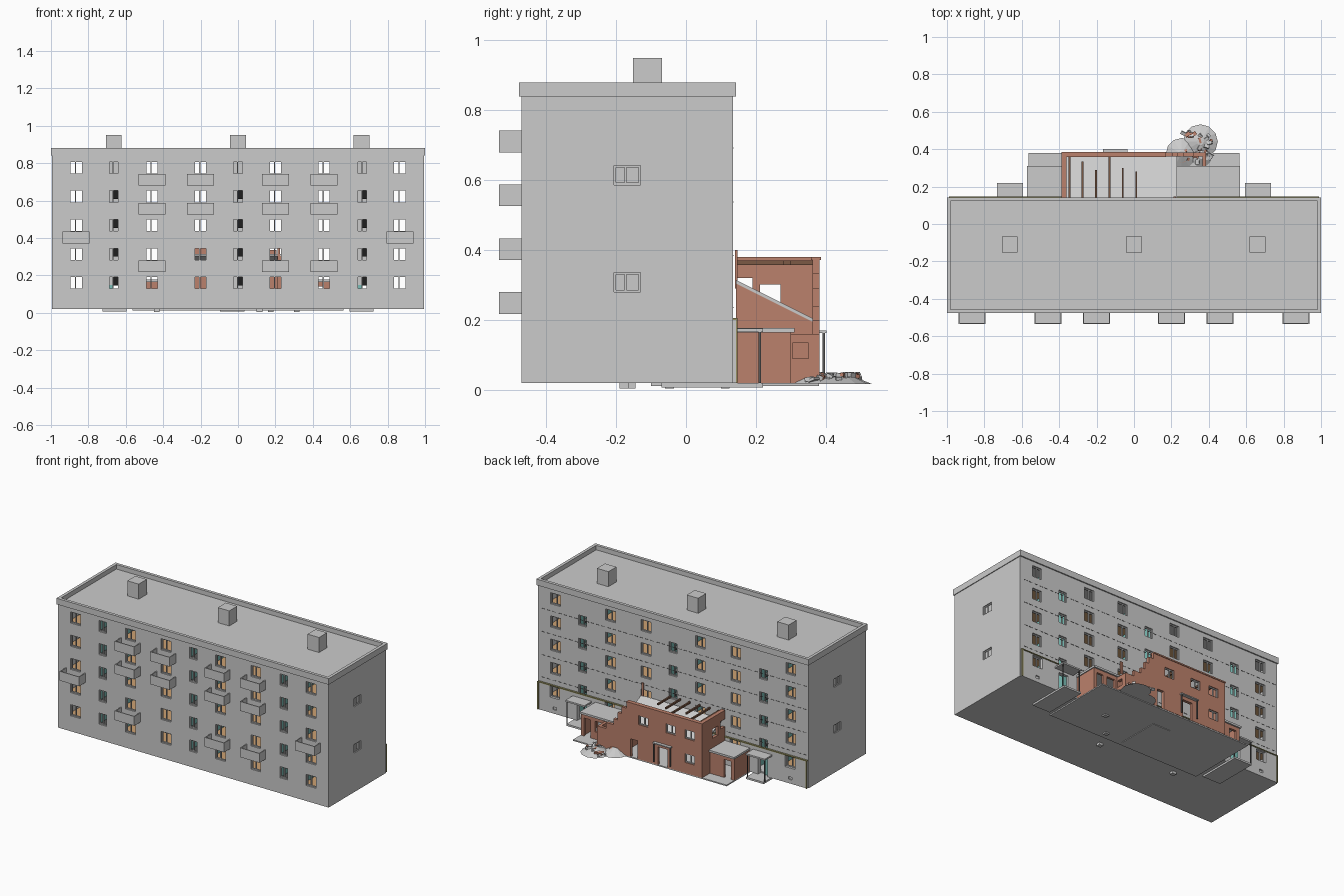
import bpy, bmesh, math, random
from mathutils import Matrix, Vector

if "Cube" in bpy.data.objects:
    bpy.data.objects.remove(bpy.data.objects["Cube"])

random.seed(4)


def mat(name, c):
    m = bpy.data.materials.new(name)
    m.diffuse_color = (*c, 1)
    m.use_nodes = True
    m.node_tree.nodes["Principled BSDF"].inputs["Base Color"].default_value = m.diffuse_color
    return m


BRICK = mat("brick", (0.50, 0.22, 0.15))
WOOD = mat("floor_wood", (0.62, 0.36, 0.17))
BROWN = mat("timber", (0.20, 0.10, 0.06))
DARK = mat("dark_metal", (0.10, 0.10, 0.10))
TEAL = mat("stair_paint", (0.20, 0.52, 0.48))
OLIVE = mat("olive_trim", (0.30, 0.28, 0.12))
PALE = mat("pale_slab", (0.55, 0.55, 0.55))


def finish(name, bm, m=None):
    bmesh.ops.remove_doubles(bm, verts=bm.verts, dist=1e-5)
    bmesh.ops.recalc_face_normals(bm, faces=bm.faces)
    me = bpy.data.meshes.new(name)
    bm.to_mesh(me)
    bm.free()
    ob = bpy.data.objects.new(name, me)
    bpy.context.collection.objects.link(ob)
    if m:
        me.materials.append(m)
    return ob


def add_box(bm, x0, x1, y0, y1, z0, z1, rot=None):
    c = Vector(((x0 + x1) / 2, (y0 + y1) / 2, (z0 + z1) / 2))
    M = Matrix.Translation(c) @ (rot or Matrix()) @ Matrix.Diagonal((x1 - x0, y1 - y0, z1 - z0, 1))
    bmesh.ops.create_cube(bm, size=1, matrix=M)


def boxes(name, items, m=None):
    bm = bmesh.new()
    for b in items:
        add_box(bm, *b)
    return finish(name, bm, m)


def wall(name, axis, pos, thick, u0, u1, z0, z1, holes=(), m=None):
    """Wall slab along x or y from pos to pos+thick, leaving rectangular holes (u0, u1, z0, z1)."""
    us = sorted({u0, u1, *[u for h in holes for u in h[:2] if u0 < u < u1]})
    zs = sorted({z0, z1, *[z for h in holes for z in h[2:] if z0 < z < z1]})

    def solid(i, j):
        if not (0 <= i < len(us) - 1 and 0 <= j < len(zs) - 1):
            return False
        u, z = (us[i] + us[i + 1]) / 2, (zs[j] + zs[j + 1]) / 2
        return not any(h[0] < u < h[1] and h[2] < z < h[3] for h in holes)

    bm = bmesh.new()

    def face(pts):
        bm.faces.new([bm.verts.new((u, t, z) if axis == 'x' else (t, u, z)) for u, t, z in pts])

    a, b = pos, pos + thick
    for i in range(len(us) - 1):
        for j in range(len(zs) - 1):
            if not solid(i, j):
                continue
            l, r, d, t = us[i], us[i + 1], zs[j], zs[j + 1]
            for p in (a, b):
                face([(l, p, d), (r, p, d), (r, p, t), (l, p, t)])
            for k, u in ((-1, l), (1, r)):
                if not solid(i + k, j):
                    face([(u, a, d), (u, b, d), (u, b, t), (u, a, t)])
            for k, z in ((-1, d), (1, t)):
                if not solid(i, j + k):
                    face([(l, a, z), (r, a, z), (r, b, z), (l, b, z)])
    return finish(name, bm, m)


def frames(name, axis, pos, holes, m=None):
    """Window frame bars with one off-centre mullion in every hole."""
    w, d, out = 0.006, 0.008, []
    for l, r, b, t in holes:
        k = l + (r - l) * 0.4
        for u0, u1, z0, z1 in ((l, l + w, b, t), (r - w, r, b, t), (k, k + w, b, t),
                               (l, r, b, b + w), (l, r, t - w, t)):
            out.append((u0, u1, pos, pos + d, z0, z1) if axis == 'x' else (pos, pos + d, u0, u1, z0, z1))
    return boxes(name, out, m)


def win(x, z, w, h):
    return (round(x - w / 2, 4), round(x + w / 2, 4), round(z - h / 2, 4), round(z + h / 2, 4))


# Main block walls with window openings
FLAT, STAIR = (-0.865, -0.46, -0.2, 0.2, 0.46, 0.865), (-0.665, 0, 0.665)
ROWS = [0.16 + 0.154 * k for k in range(5)]
flat_w = [win(x, z, 0.072, 0.074) for x in FLAT for z in ROWS]
front = flat_w + [win(x, z, 0.058, 0.074) for x in STAIR for z in ROWS]
back = flat_w + [win(x, 0.225 + 0.154 * k, 0.06, 0.066) for x in STAIR for k in range(4)]
doors = [(x - 0.035, x + 0.035, 0.02, 0.15) for x in (-0.665, 0.665)]
side = [win(-0.168, z, 0.076, 0.056) for z in (0.308, 0.615)]
wall("front_wall", 'x', -0.47, 0.02, -0.995, 0.995, 0.02, 0.84, front)
wall("back_wall", 'x', 0.115, 0.02, -0.995, 0.995, 0.02, 0.84, back + doors)
frames("front_window_frames", 'x', -0.462, front)
frames("back_window_frames", 'x', 0.119, back)
for s, nm in ((-1, "left"), (1, "right")):
    wall(nm + "_wall", 'y', s * 0.985 - 0.01, 0.02, -0.45, 0.115, 0.02, 0.84, side)
    frames(nm + "_window_frames", 'y', s * 0.985 - 0.004, side)
    boxes(nm + "_window_panes", [(s * 0.983 - 0.001, s * 0.983 + 0.001, *h) for h in side])

# Roof, parapet and chimneys
boxes("roof_slab", [(-0.98, 0.98, -0.457, 0.123, 0.838, 0.85)])
wall("parapet_front", 'x', -0.477, 0.02, -1, 1, 0.84, 0.88)
wall("parapet_back", 'x', 0.123, 0.02, -1, 1, 0.84, 0.88)
for s in (-1, 1):
    wall("parapet_side", 'y', s * 0.99 - 0.01, 0.02, -0.457, 0.123, 0.84, 0.88)
boxes("chimneys", [(x - 0.042, x + 0.042, -0.152, -0.068, 0.85, 0.95) for x in (-0.665, 0, 0.66)])

# Interior storeys, stairwells and landings
boxes("ground_floor", [(-0.975, 0.975, -0.45, 0.115, 0.02, 0.028)])
floors = [0.075 + 0.154 * k for k in range(5)]
spans = [(-0.975, -0.75), (-0.58, -0.085), (0.085, 0.58), (0.75, 0.975)]
boxes("flat_floors", [(a, b, -0.45, 0.115, z, z + 0.008) for z in floors for a, b in spans], WOOD)
boxes("stair_walls", [(x + s * 0.083 - 0.003, x + s * 0.083 + 0.003, -0.45, 0.115, 0.028, 0.838)
                      for x in STAIR for s in (-1, 1)], TEAL)
boxes("stair_landings", [(x - 0.08, x + 0.08, -0.45, -0.2, z, z + 0.008) for x in STAIR for z in floors], DARK)
tilt = Matrix.Rotation(math.radians(-20), 4, 'X')
boxes("stair_flights", [(x, x + 0.075, -0.2, 0.02, z - 0.045, z - 0.03, tilt)
                        for x in STAIR for z in floors[1:]], DARK)

# Open-topped balconies: floor, front and two cheeks
bal = []
for x, rows in ((-0.865, (1,)), (-0.46, (0, 2, 3)), (-0.2, (2, 3)), (0.2, (0, 2, 3)), (0.46, (0, 2, 3)), (0.865, (1,))):
    for k in rows:
        l, r, z, t = x - 0.072, x + 0.072, 0.218 + 0.154 * k, 0.006
        bal += [(l, r, -0.535, -0.47, z, z + t), (l, r, -0.535, -0.535 + t, z, z + 0.062),
                (l, l + t, -0.535, -0.47, z, z + 0.062), (r - t, r, -0.535, -0.47, z, z + 0.062)]
boxes("balconies", bal)

# Rear plinth, trim and panel seams
vents = [win(x, 0.055, 0.025, 0.018) for x in (-0.865, 0.865)]
wall("rear_plinth", 'x', 0.135, 0.008, -0.99, 0.99, 0.02, 0.2, flat_w + doors + vents)
boxes("plinth_trim", [(-0.99, 0.99, 0.135, 0.148, 0.2, 0.206), (-0.99, -0.982, 0.14, 0.148, 0.02, 0.2),
                      (0.982, 0.99, 0.14, 0.148, 0.02, 0.2)], OLIVE)
boxes("panel_seams", [(-0.98 + 0.04 * i, -0.955 + 0.04 * i, 0.135, 0.1365, z, z + 0.003)
                      for i in range(49) for z in floors[2:] + [0.235]], DARK)

# Two-storey brick annex
up = [(0.01, 0.08, 0.25, 0.31), (-0.19, -0.12, 0.25, 0.31), (-0.33, -0.26, 0.25, 0.31)]
low = [(0.09, 0.14, 0.02, 0.14), (-0.13, -0.06, 0.02, 0.14), (-0.33, -0.26, 0.09, 0.15)]
steps = [(0.17, 0.4, 0.335, 0.5), (0.205, 0.4, 0.29, 0.5), (0.235, 0.4, 0.24, 0.5), (0.265, 0.4, 0.2, 0.5),
         (0.32, 0.4, 0.16, 0.5)]
wall("annex_facade", 'x', 0.362, 0.02, -0.385, 0.385, 0.02, 0.375, up + low + steps, BRICK)
wall("annex_left_wall", 'y', -0.385, 0.02, 0.143, 0.362, 0.02, 0.375,
     [(0.143, 0.19, 0.27, 0.32), (0.212, 0.27, 0.24, 0.302)], BRICK)
wall("annex_right_wall", 'y', 0.365, 0.02, 0.3, 0.362, 0.02, 0.16, [(0.305, 0.35, 0.09, 0.135)], BRICK)
frames("annex_window_frames", 'x', 0.368, up + low[2:])
boxes("annex_coping", [(-0.388, 0.17, 0.358, 0.386, 0.372, 0.381), (-0.388, -0.362, 0.143, 0.36, 0.372, 0.381)], BRICK)
boxes("annex_base", [(-0.565, 0.565, -0.1, 0.38, 0.012, 0.02)])

# Sagging annex slab and the brick cross wall below it
bm = bmesh.new()
ends = []
for x in (-0.365, 0.23):
    ends.append([bm.verts.new((x, y, z)) for y, z in ((0.143, 0.305), (0.362, 0.195), (0.362, 0.205), (0.143, 0.315))])
for i in range(4):
    bm.faces.new([ends[0][i], ends[0][i - 1], ends[1][i - 1], ends[1][i]])
for e in ends:
    bm.faces.new(e)
finish("sagging_slab", bm, PALE)
bm = bmesh.new()
sec = [bm.verts.new((0.21, y, z)) for y, z in ((0.143, 0.02), (0.362, 0.02), (0.362, 0.195), (0.143, 0.305))]
f = bm.faces.new(sec)
g = bmesh.ops.extrude_face_region(bm, geom=[f])
bmesh.ops.translate(bm, vec=(0.02, 0, 0), verts=[v for v in g["geom"] if isinstance(v, bmesh.types.BMVert)])
finish("annex_cross_wall", bm, BRICK)
boxes("roof_beams", [(x - 0.005, x + 0.005, 0.143, y, 0.358, 0.37) for x, y in
      ((-0.345, 0.375), (-0.275, 0.335), (-0.203, 0.29), (-0.13, 0.375), (-0.06, 0.3), (0.012, 0.28))], BROWN)
boxes("leaning_board", [(0.21, 0.225, 0.14, 0.147, 0.29, 0.4)], BRICK)

# Single-storey wings
for nm, l, r, holes in (("left", -0.565, -0.385, [(-0.54, -0.49, 0.02, 0.14)]),
                        ("right", 0.235, 0.56, [(0.4, 0.46, 0.07, 0.14), (0.49, 0.54, 0.02, 0.14)])):
    wall(nm + "_wing_front", 'x', 0.285, 0.015, l, r, 0.02, 0.165, holes, BRICK)
    x = l if nm == "left" else r - 0.015
    wall(nm + "_wing_side", 'y', x, 0.015, 0.143, 0.285, 0.02, 0.165, (), BRICK)
    boxes(nm + "_wing_roof", [(l - 0.006, r + 0.006, 0.143, 0.31, 0.165, 0.178)])

# Entrance canopies, posts, doors and pads
boxes("canopies", [(s * 0.663 - 0.07, s * 0.663 + 0.07, 0.135, 0.22, 0.166, 0.176) for s in (-1, 1)]
      + [(-0.165, -0.035, 0.382, 0.402, 0.163, 0.17)])
boxes("canopy_posts", [(x - 0.003, x + 0.003, 0.208, 0.214, 0.02, 0.166) for x in (-0.727, -0.6, 0.6, 0.727)]
      + [(x - 0.003, x + 0.003, 0.391, 0.398, 0.04, 0.168) for x in (-0.16, -0.04)], DARK)
boxes("entrance_doors", [(x - 0.035, x - 0.005, 0.12, 0.126, 0.02, 0.15) for x in (-0.665, 0.665)], TEAL)
boxes("entrance_pads", [(x - 0.065, x + 0.065, -0.07, 0.22, 0.008, 0.02) for x in (-0.66, -0.03, 0.66)])

# Rubble mounds and scattered chunks
bm = bmesh.new()
for x, y, r, h in ((0.355, 0.44, 0.093, 0.03), (0.255, 0.375, 0.085, 0.035), (0.36, 0.36, 0.06, 0.03)):
    bmesh.ops.create_cone(bm, cap_ends=True, segments=12, radius1=r, radius2=r * 0.2, depth=h,
                          matrix=Matrix.Translation((x, y, 0.017 + h / 2)))
finish("rubble_mounds", bm, PALE)
for nm, m, n in (("brick_chunks", BRICK, 16), ("concrete_chunks", None, 16)):
    bm = bmesh.new()
    for i in range(n):
        x, y = random.uniform(0.25, 0.42), random.uniform(0.33, 0.49)
        z, a, b = random.uniform(0.03, 0.045), random.uniform(0.007, 0.016), random.uniform(0.004, 0.008)
        R = Matrix.Rotation(random.uniform(0, 3), 4, 'Z') @ Matrix.Rotation(random.uniform(-.5, .5), 4, 'X')
        add_box(bm, x - a, x + a, y - a * 0.7, y + a * 0.7, z - b, z + b, R)
    finish(nm, bm, m)
boxes("sunken_chunks", [(x, x + 0.03, y, y + 0.025, 0.004, 0.02) for x, y in
                        ((0.1, -0.19), (0.16, -0.06), (-0.45, -0.17), (0.3, 0.1))])
